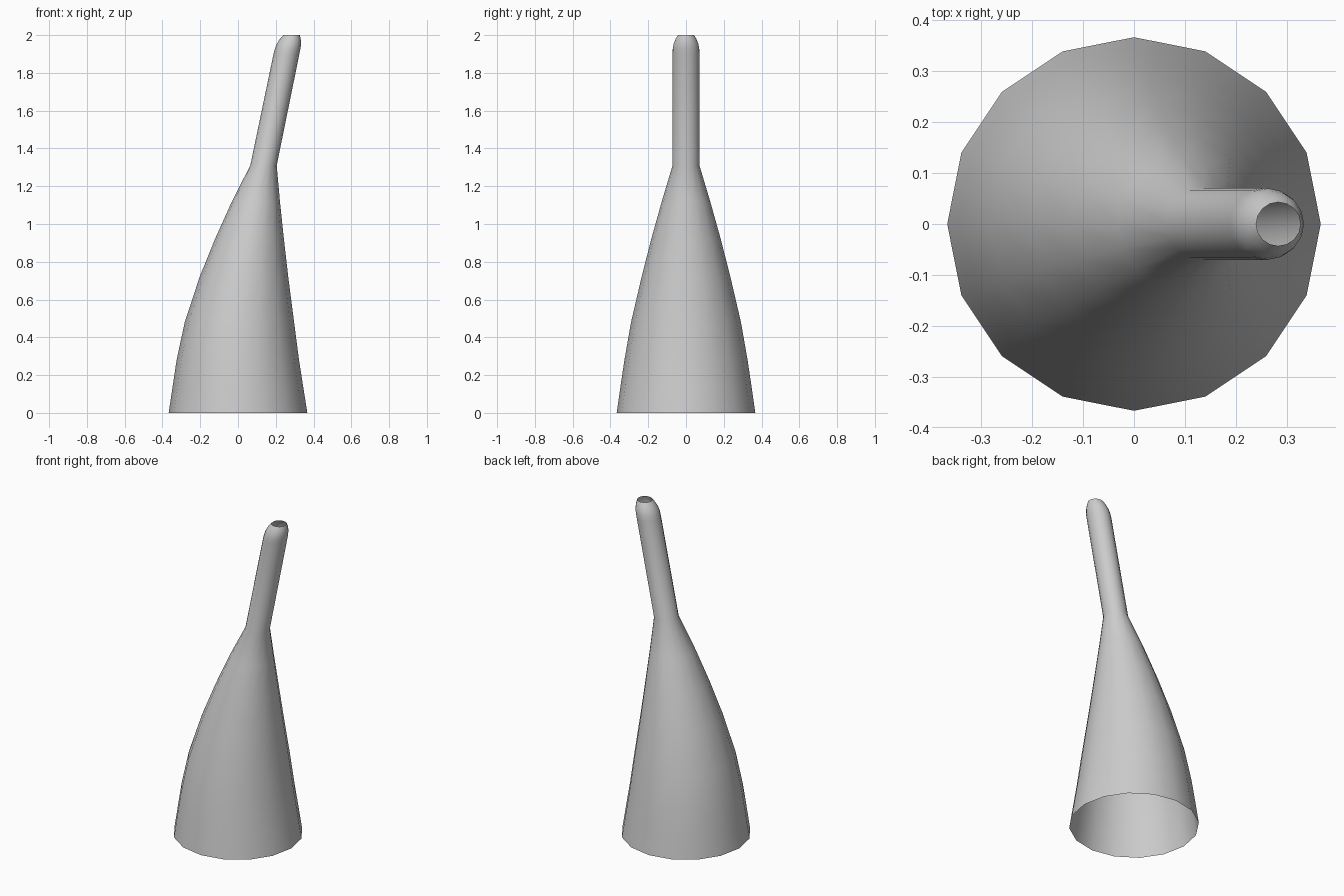
import bpy, bmesh, math

if "Cube" in bpy.data.objects:
    bpy.data.objects.remove(bpy.data.objects["Cube"])

SIDES = 16

# Stations: height, left edge x, right edge x, half depth in y
STATIONS = [
    (0.00, -0.367, 0.367, 0.367),
    (0.14, -0.346, 0.345, 0.347),
    (0.28, -0.325, 0.323, 0.326),
    (0.48, -0.282, 0.297, 0.291),
    (0.72, -0.203, 0.266, 0.235),
    (0.92, -0.122, 0.243, 0.184),
    (1.12, -0.032, 0.222, 0.128),
    (1.31, 0.065, 0.205, 0.071),
    (1.90, 0.188, 0.325, 0.071),
    (1.93, 0.196, 0.331, 0.070),
    (1.955, 0.206, 0.334, 0.065),
    (1.98, 0.222, 0.332, 0.055),
    (2.00, 0.240, 0.327, 0.043),
]


def loft(name, stations):
    bm = bmesh.new()
    rings = []
    for z, left, right, depth in stations:
        cx, rx = (left + right) / 2, (right - left) / 2
        angles = [2 * math.pi * i / SIDES for i in range(SIDES)]
        rings.append([bm.verts.new((cx + rx * math.cos(a), depth * math.sin(a), z))
                      for a in angles])
    for low, high in zip(rings, rings[1:]):
        for i in range(SIDES):
            j = (i + 1) % SIDES
            bm.faces.new((low[i], low[j], high[j], high[i]))
    mesh = bpy.data.meshes.new(name)
    bm.to_mesh(mesh)
    bm.free()
    obj = bpy.data.objects.new(name, mesh)
    bpy.context.collection.objects.link(obj)
    return obj


# Open-ended flared nozzle: curved cone, leaning spout and rounded tip
nozzle = loft("nozzle", STATIONS)
bpy.context.view_layer.objects.active = nozzle
nozzle.select_set(True)
bpy.ops.object.shade_smooth_by_angle(angle=math.radians(40))
